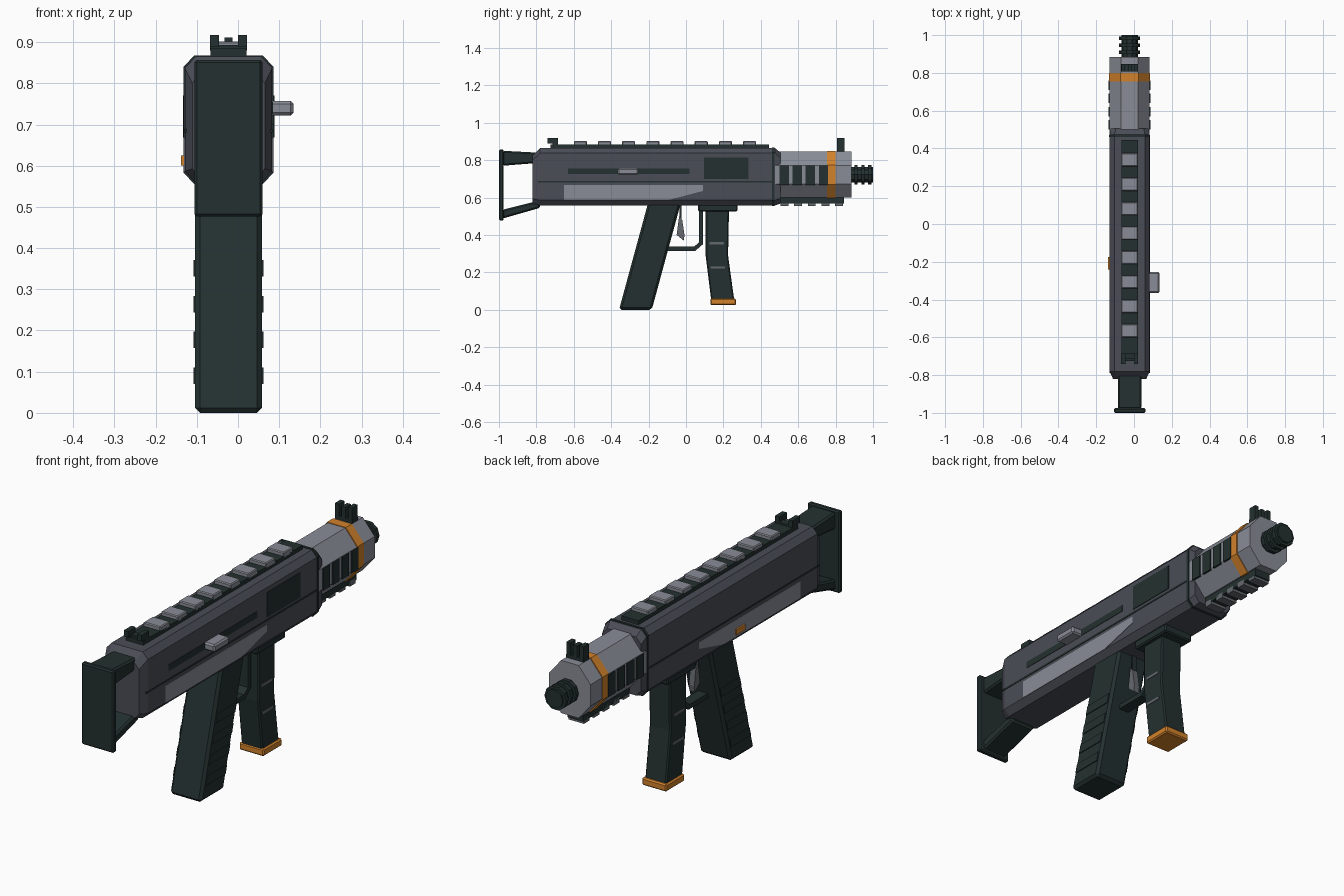
import bpy, bmesh, math
from mathutils import Vector

cube = bpy.data.objects.get("Cube")
if cube:
    bpy.data.objects.remove(cube, do_unlink=True)

CX = -0.023   # centre plane of the long parts
HALF = 0.106  # half width of the receiver


def material(name, rgb):
    m = bpy.data.materials.new(name)
    m.use_nodes = True
    m.diffuse_color = (*rgb, 1)
    bsdf = next(n for n in m.node_tree.nodes if n.type == 'BSDF_PRINCIPLED')
    bsdf.inputs["Base Color"].default_value = (*rgb, 1)
    return m


GREY = material("gunmetal_grey", (0.07, 0.074, 0.095))
LIGHT = material("light_grey", (0.25, 0.265, 0.305))
DARK = material("dark_green_black", (0.017, 0.030, 0.029))
MID = material("steel_grey", (0.13, 0.14, 0.155))
ORANGE = material("orange", (0.65, 0.225, 0.025))


def finish(name, bm, mat, bevel=0):
    bmesh.ops.recalc_face_normals(bm, faces=bm.faces)
    me = bpy.data.meshes.new(name)
    bm.to_mesh(me)
    bm.free()
    me.materials.append(mat)
    ob = bpy.data.objects.new(name, me)
    bpy.context.collection.objects.link(ob)
    if bevel:
        mod = ob.modifiers.new("edge_chamfer", 'BEVEL')
        mod.width = bevel
        mod.segments = 1
        mod.limit_method = 'ANGLE'
    return ob


def loft(name, rings, mat, bevel=0):
    """Skin matching rings of points and cap both ends."""
    bm = bmesh.new()
    vs = [[bm.verts.new(p) for p in r] for r in rings]
    n = len(vs[0])
    for a, b in zip(vs, vs[1:]):
        for i in range(n):
            j = (i + 1) % n
            bm.faces.new((a[i], a[j], b[j], b[i]))
    bm.faces.new(vs[0])
    bm.faces.new(vs[-1])
    return finish(name, bm, mat, bevel)


def side_profile(name, pts, x0, x1, mat, bevel=0):
    """Extrude a (y, z) outline from x0 to x1."""
    return loft(name, [[(x, y, z) for y, z in pts] for x in (x0, x1)], mat, bevel)


def box(name, x, y, z, mat, bevel=0):
    pts = [(y[0], z[0]), (y[1], z[0]), (y[1], z[1]), (y[0], z[1])]
    return side_profile(name, pts, x[0], x[1], mat, bevel)


def octagon(y, half, z0, z1, cx, cz):
    """Rectangle with cut corners in the plane of constant y."""
    pts = [(half, z0 + cz), (half, z1 - cz), (half - cx, z1), (cx - half, z1),
           (-half, z1 - cz), (-half, z0 + cz), (cx - half, z0), (half - cx, z0)]
    return [(CX + x, y, z) for x, z in pts]


def cylinder(name, y0, y1, r0, r1, z, mat, sides=10):
    rings = []
    for y, r in ((y0, r0), (y1, r1)):
        rings.append([(CX + r * math.cos(math.tau * i / sides), y,
                       z + r * math.sin(math.tau * i / sides)) for i in range(sides)])
    return loft(name, rings, mat)


def mid(half):
    return CX - half, CX + half


# Receiver with chamfered ends
loft("receiver", [octagon(-0.82, 0.088, 0.568, 0.825, 0.022, 0.025),
                  octagon(-0.78, HALF, 0.558, 0.865, 0.026, 0.028),
                  octagon(0.475, HALF, 0.558, 0.865, 0.026, 0.028),
                  octagon(0.505, 0.1, 0.568, 0.84, 0.026, 0.028)], GREY)
loft("receiver_ring", [octagon(y, HALF + 0.003, 0.555, 0.868, 0.026, 0.028)
                       for y in (0.46, 0.472)], DARK)

# Details on both receiver sides
PANEL = [(-0.652, 0.586), (-0.097, 0.586), (0.09, 0.635), (0.09, 0.667), (-0.652, 0.667)]
for s, side in ((1, "left"), (-1, "right")):
    face = CX + s * HALF
    skin = (face - s * 0.004, face + s * 0.002)
    box(side + "_seam", skin, (-0.79, 0.47), (0.681, 0.689), DARK)
    side_profile(side + "_lower_panel", PANEL, *skin, LIGHT)
    # Vent slots of the handguard
    for i in range(4):
        y = 0.5 + i * 0.07
        box(f"{side}_vent_{i + 1}", (face - s * 0.004, face + s * 0.005),
            (y, y + 0.05), (0.668, 0.77), DARK)

# Ejection port, handle slot, handle and button
FACE = CX + HALF
box("ejection_port", (FACE - 0.004, FACE + 0.003), (0.095, 0.335), (0.7, 0.815), DARK)
box("handle_slot", (FACE - 0.004, FACE + 0.002), (-0.63, 0.02), (0.725, 0.755), DARK)
box("charging_handle", (FACE - 0.01, 0.135), (-0.365, -0.255), (0.722, 0.757), LIGHT, 0.007)
box("release_button", (-0.138, CX - HALF + 0.01), (-0.24, -0.175), (0.6, 0.625), ORANGE)

# Handguard with coloured band
loft("handguard", [octagon(y, HALF, 0.6, 0.845, 0.061, 0.073) for y in (0.47, 0.885)], LIGHT)
loft("handguard_band", [octagon(y, HALF + 0.003, 0.597, 0.848, 0.061, 0.073)
                        for y in (0.755, 0.8)], ORANGE)

# Muzzle with rings
cylinder("barrel", 0.86, 1.0, 0.043, 0.043, 0.722, DARK)
for i in range(3):
    y = 0.9 + i * 0.037
    cylinder(f"muzzle_ring_{i + 1}", y, y + 0.018, 0.056, 0.056, 0.722, DARK)

# Top rail and its teeth
box("top_rail", mid(0.044), (-0.725, 0.445), (0.855, 0.884), DARK)
for i in range(8):
    y = -0.565 + i * 0.1293
    box(f"top_rail_tooth_{i + 1}", mid(0.044), (y - 0.035, y + 0.035), (0.875, 0.902), LIGHT, 0.004)

# Bottom rail and its teeth
box("bottom_rail", mid(0.04), (0.49, 0.845), (0.567, 0.61), DARK)
for i in range(5):
    y = 0.505 + i * 0.073
    box(f"bottom_rail_tooth_{i + 1}", mid(0.04), (y, y + 0.042), (0.555, 0.58), MID)

# Sights
box("rear_sight_base", mid(0.045), (-0.715, -0.685), (0.88, 0.893), DARK)
for s in (-1, 1):
    x = CX + s * 0.034
    box(f"rear_sight_post_{s}", (x - 0.011, x + 0.011), (-0.74, -0.685), (0.888, 0.917), DARK)
box("front_sight_base", mid(0.045), (0.808, 0.848), (0.835, 0.86), DARK)
for i in (-1, 0, 1):
    x = CX + i * 0.034
    box(f"front_sight_post_{i}", (x - 0.01, x + 0.01), (0.808, 0.848),
        (0.85, 0.917 - 0.006 * (i == 0)), DARK)

# Stock: butt plate and two arms
box("butt_plate", mid(0.083), (-1.0, -0.975), (0.477, 0.857), DARK, 0.006)
side_profile("stock_upper_arm", [(-0.98, 0.77), (-0.79, 0.785), (-0.79, 0.84), (-0.98, 0.85)],
             *mid(0.062), DARK, 0.008)
side_profile("stock_lower_arm", [(-0.98, 0.488), (-0.78, 0.545), (-0.78, 0.585), (-0.98, 0.535)],
             *mid(0.062), DARK, 0.008)


# Slanted rear grip with side ridges
def grip_y(z):
    return -0.358 + 0.272 * z


side_profile("rear_grip", [(grip_y(0), 0), (grip_y(0) + 0.175, 0),
                           (grip_y(0.58) + 0.175, 0.58), (grip_y(0.58), 0.58)],
             *mid(0.081), DARK, 0.012)
for i in range(4):
    z = 0.07 + i * 0.087
    z2 = z + 0.04
    side_profile(f"grip_ridge_{i + 1}", [(grip_y(z) + 0.015, z), (grip_y(z) + 0.16, z),
                                         (grip_y(z2) + 0.16, z2), (grip_y(z2) + 0.015, z2)],
                 *mid(0.085), DARK)

# Trigger and guard
side_profile("trigger", [(-0.03, 0.57), (-0.037, 0.5), (-0.05, 0.4), (-0.012, 0.37),
                         (-0.008, 0.4), (-0.02, 0.48), (-0.015, 0.57)][1:6],
             *mid(0.014), MID)
box("trigger_pivot", mid(0.01), (-0.034, -0.024), (0.48, 0.565), DARK)
side_profile("trigger_guard", [(-0.13, 0.315), (0.05, 0.315), (0.092, 0.352), (0.092, 0.54),
                               (0.07, 0.54), (0.07, 0.36), (0.042, 0.337), (-0.13, 0.337)],
             *mid(0.025), DARK)

# Bent magazine with base
box("magazine_collar", mid(0.075), (0.065, 0.275), (0.525, 0.565), DARK, 0.006)
side_profile("magazine", [(0.105, 0.54), (0.105, 0.29), (0.135, 0.05),
                          (0.258, 0.05), (0.225, 0.29), (0.23, 0.54)], *mid(0.055), DARK, 0.006)
box("magazine_base", mid(0.063), (0.13, 0.268), (0.025, 0.06), ORANGE, 0.006)
for i, (y, z) in enumerate(((0.125, 0.35), (0.13, 0.22))):
    box(f"magazine_line_{i + 1}", mid(0.057), (y, y + 0.078), (z, z + 0.012), MID)
